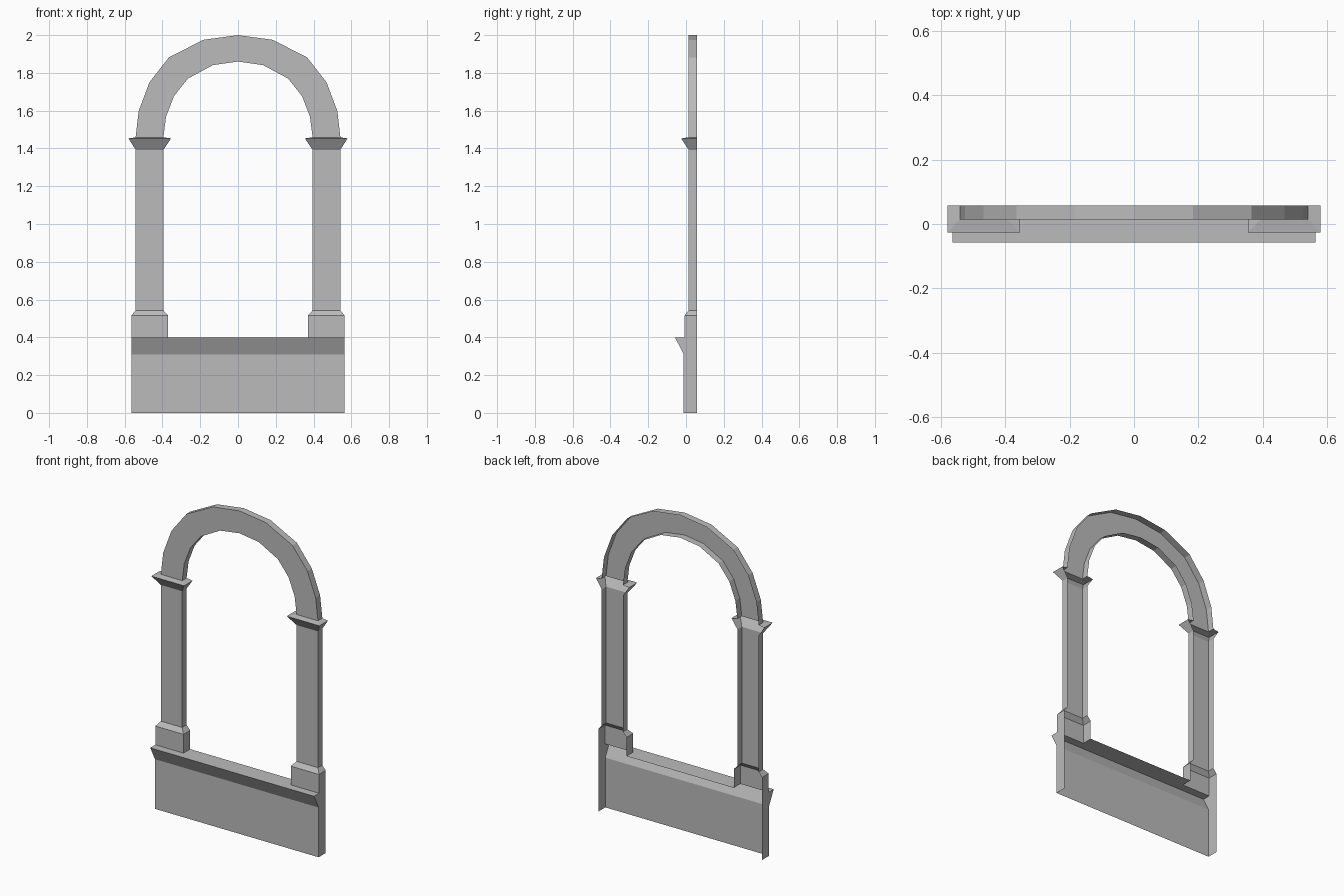
import bpy

if "Cube" in bpy.data.objects:
    bpy.data.objects.remove(bpy.data.objects["Cube"])

BACK = 0.0575     # open rear edge of the shell
FACE = 0.014      # front plane of pillars and arch
STEP = -0.008     # front plane of pedestals
WALL = -0.012     # front plane of the base wall
LIP = -0.0575     # front edge of the sill
HALF = 0.565      # half width of the base

stone = bpy.data.materials.new("grey_stone")
stone.diffuse_color = (0.5, 0.5, 0.5, 1.0)
stone.use_nodes = True
stone.node_tree.nodes["Principled BSDF"].inputs["Base Color"].default_value = stone.diffuse_color


def make(name, verts, faces, mirror=False):
    mesh = bpy.data.meshes.new(name)
    mesh.from_pydata(verts, [], faces)
    mesh.materials.append(stone)
    obj = bpy.data.objects.new(name, mesh)
    bpy.context.collection.objects.link(obj)
    if mirror:
        mod = obj.modifiers.new("mirror", 'MIRROR')
        mod.use_axis[0] = True
        mod.use_clip = True
        mod.merge_threshold = 0.0005
    return obj


def channel(name, sections, mirror=True):
    """Loft open-backed U sections: (inner point, outer point, front y)."""
    verts, faces = [], []
    for (xi, zi), (xo, zo), y in sections:
        verts += [(xi, BACK, zi), (xi, y, zi), (xo, y, zo), (xo, BACK, zo)]
    for s in range(len(sections) - 1):
        for i in range(3):
            a = 4 * s + i
            faces.append((a, a + 1, a + 5, a + 4))
    return make(name, verts, faces, mirror)


def level(xi, xo, y, z):
    return ((xi, z), (xo, z), y)


# base wall flaring out into the sill
channel("base_wall", [level(-HALF, HALF, WALL, 0.0),
                      level(-HALF, HALF, WALL, 0.31),
                      level(-HALF, HALF, LIP, 0.398)], mirror=False)

# sill top: full-width lip, plus the part between the pedestals
P = 0.37
make("sill_top",
     [(-HALF, LIP, 0.398), (HALF, LIP, 0.398), (HALF, STEP, 0.398), (P, STEP, 0.398),
      (P, BACK, 0.398), (-P, BACK, 0.398), (-P, STEP, 0.398), (-HALF, STEP, 0.398)],
     [(0, 1, 2, 3, 6, 7), (6, 3, 4, 5)])

# pedestals with chamfered tops
IN, OUT = 0.395, 0.542
channel("pedestal", [level(P, HALF, STEP, 0.398),
                     level(P, HALF, STEP, 0.515),
                     level(IN, OUT, FACE, 0.543)])

# straight pillars
channel("pillar", [level(IN, OUT, FACE, 0.543), level(IN, OUT, FACE, 1.393)])

# flared capitals
channel("capital", [level(IN, OUT, FACE, 1.393),
                    level(0.354, 0.58, -0.026, 1.453),
                    level(IN, OUT, FACE, 1.459)])

# faceted arch, half drawn and mirrored
inner = [(IN, 1.459), (0.381, 1.568), (0.339, 1.677), (0.265, 1.77), (0.133, 1.841), (0, 1.86)]
outer = [(OUT, 1.459), (0.526, 1.598), (0.469, 1.75), (0.366, 1.882), (0.184, 1.975), (0, 2.0)]
channel("arch", [(i, o, FACE) for i, o in zip(inner, outer)])
